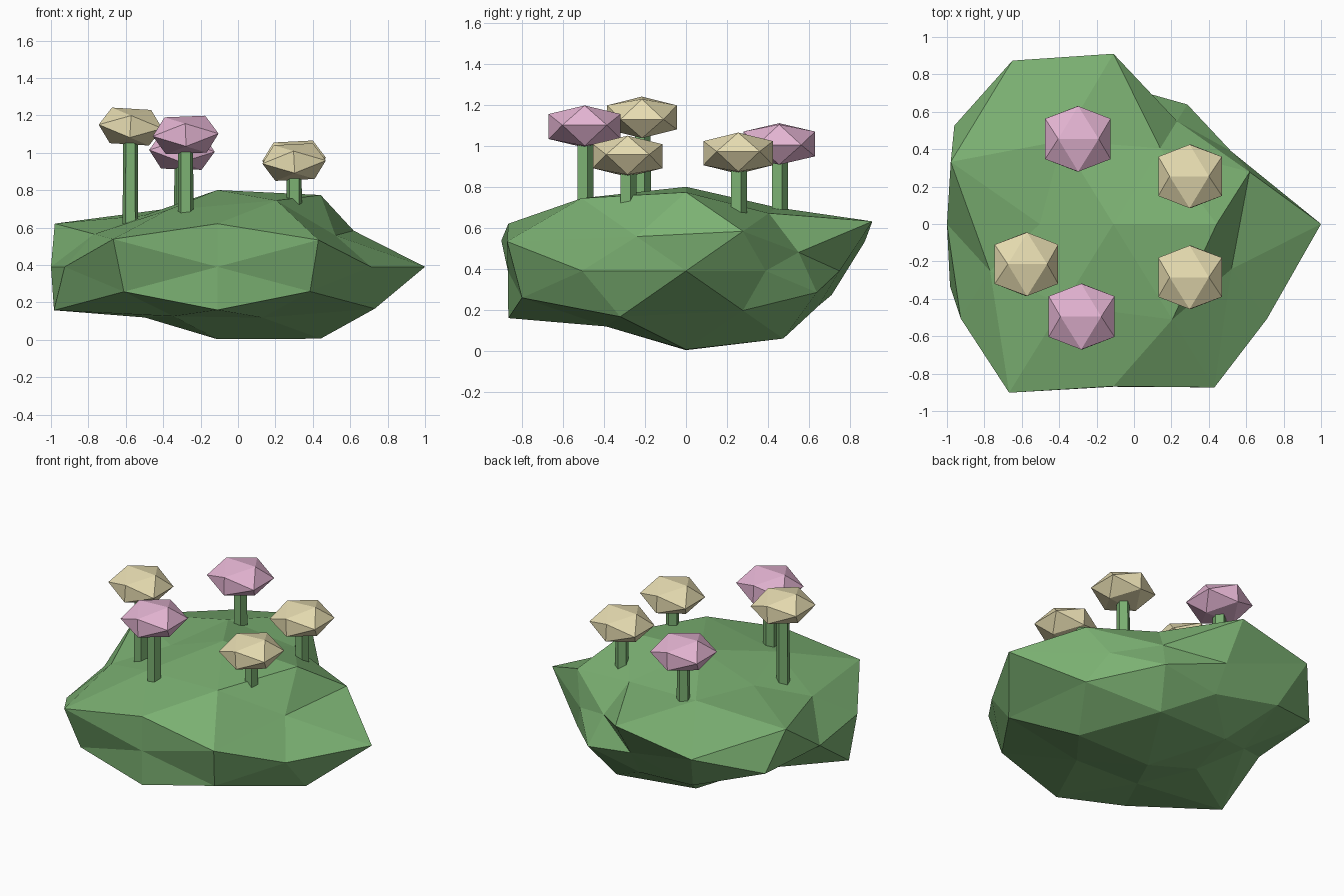
import bpy, bmesh
from mathutils import Vector, Matrix

if "Cube" in bpy.data.objects:
    bpy.data.objects.remove(bpy.data.objects["Cube"])

A, B = 0.5257, 0.8507          # icosahedron corner coordinates


def material(name, rgb):
    m = bpy.data.materials.new(name)
    m.diffuse_color = (*rgb, 1)
    m.use_nodes = True
    m.node_tree.nodes["Principled BSDF"].inputs["Base Color"].default_value = m.diffuse_color
    return m


GREEN = material("leaf_green", (0.20, 0.44, 0.17))
STEM = material("stem_green", (0.20, 0.44, 0.17))
PINK = material("petal_pink", (0.78, 0.46, 0.65))
CREAM = material("petal_cream", (0.80, 0.72, 0.44))


def finish(bm, name, mat):
    bmesh.ops.recalc_face_normals(bm, faces=bm.faces)
    me = bpy.data.meshes.new(name)
    bm.to_mesh(me)
    bm.free()
    me.materials.append(mat)
    ob = bpy.data.objects.new(name, me)
    bpy.context.collection.objects.link(ob)
    return ob


def hull(dirs):
    bm = bmesh.new()
    for d in dirs:
        bm.verts.new(d)
    bmesh.ops.convex_hull(bm, input=bm.verts[:])
    return bm


def signed(x, y, z):
    """All sign variants, in order + before -, x slowest."""
    opts = [(c, -c) if c else (0,) for c in (x, y, z)]
    return [Vector((i, j, k)) for i in opts[0] for j in opts[1] for k in opts[2]]


# Bush: once-divided icosahedron, each corner pushed along its own direction
groups = [
    ((1, 0, 0), [1.11, 0.89]),
    ((0, 1, 0), [0.75, 0.87]),
    ((0, 0, 1), [0.955, 0.90]),
    ((A, 0, B), [1.05, 1.05, 0.75, 0.74]),
    ((0, B, A), [1.07, 0.76, 1.02, 1.02]),
    ((B, A, 0), [0.74, 0.965, 1.0, 0.96]),
    ((.309, .5, .809), [0.81, 0.95, 1.02, 0.78, 0.89, 0.85, 0.87, 0.76]),
    ((.809, .309, .5), [0.90, 0.90, 0.78, 1.04, 1.075, 0.72, 0.815, 1.08]),
    ((.5, .809, .309), [0.68, 0.79, 1.08, 0.99, 1.08, 0.88, 1.115, 1.0]),
]
pairs = [(d, r) for g, radii in groups for d, r in zip(signed(*g), radii)]
bm = hull([d for d, r in pairs])
for v in bm.verts:
    r = min(pairs, key=lambda p: (p[0] - v.co).length)[1]
    v.co = Vector((v.co.x * r - 0.11, v.co.y * r, v.co.z * r * 0.43 + 0.39))
finish(bm, "bush", GREEN)

# Flowers: five-sided stem with a flattened icosahedron head
ico = signed(A, 0, B) + signed(0, B, A) + signed(B, A, 0)
flowers = [  # x, y, head height, head radius, tilt, stem foot, colour
    (-0.575, -0.215, 1.14, 0.20, 0.06, 0.58, CREAM),
    (-0.28, -0.495, 1.095, 0.207, -0.04, 0.60, PINK),
    (-0.30, 0.455, 1.01, 0.206, 0.03, 0.62, PINK),
    (0.30, 0.255, 0.965, 0.20, -0.05, 0.62, CREAM),
    (0.30, -0.285, 0.95, 0.20, -0.05, 0.65, CREAM),
]
for i, (x, y, z, r, tilt, foot, mat) in enumerate(flowers, 1):
    bm = hull(ico)
    m = Matrix.Translation((x, y, z)) @ Matrix.Rotation(tilt, 4, 'Y') @ Matrix.Diagonal((r, r, r * 0.56, 1))
    bm.transform(m)
    finish(bm, f"flower_head_{i}", mat)
    bm = bmesh.new()
    bmesh.ops.create_cone(bm, cap_ends=True, segments=5, radius1=0.044, radius2=0.042,
                          depth=z - foot,
                          matrix=Matrix.Translation((x, y, (z + foot) / 2)))
    finish(bm, f"stem_{i}", STEM)
